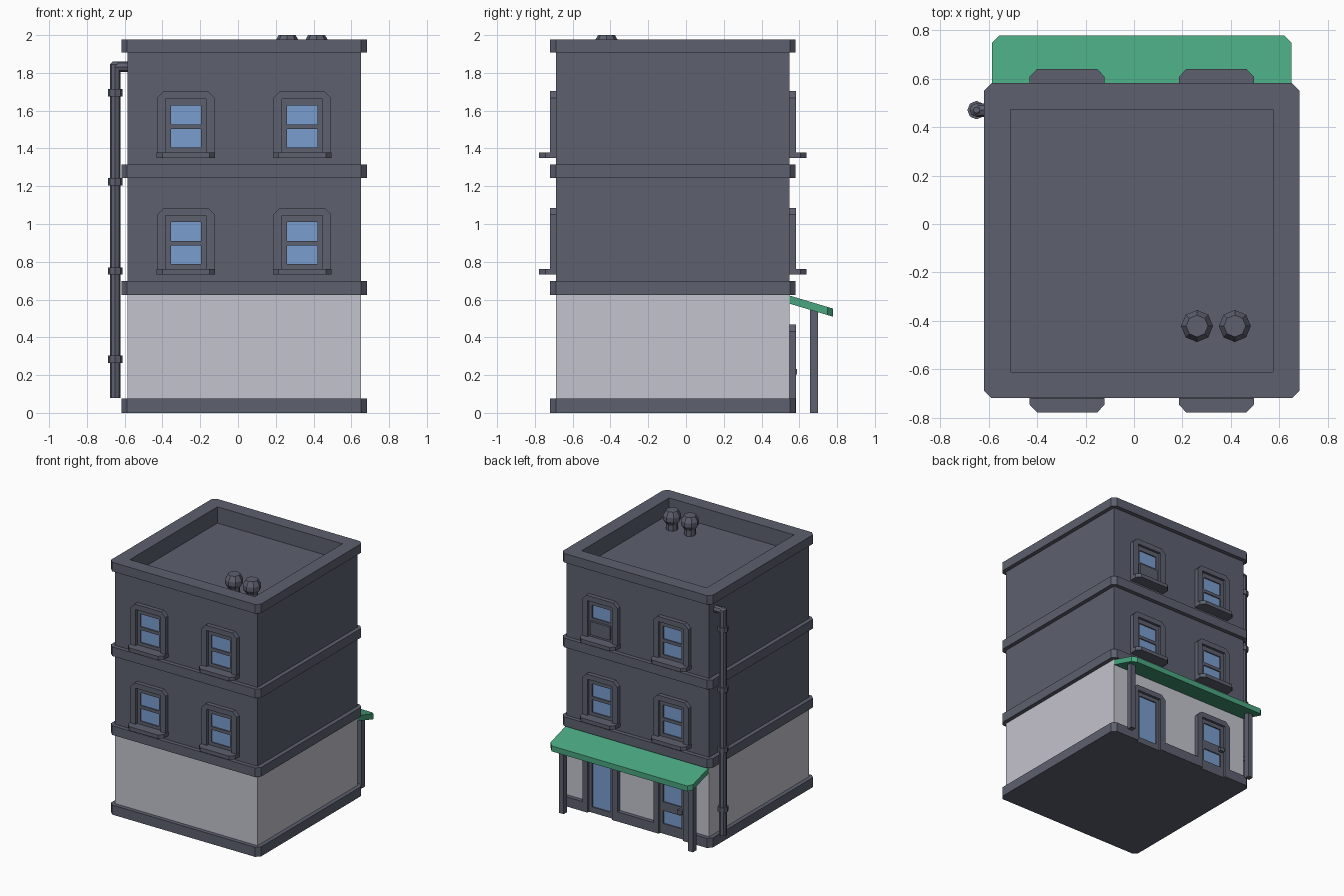
import bpy, bmesh, math
from mathutils import Matrix

if "Cube" in bpy.data.objects:
    bpy.data.objects.remove(bpy.data.objects["Cube"])


def material(name, rgb):
    m = bpy.data.materials.new(name)
    lin = [((c / 255 + 0.055) / 1.055) ** 2.4 for c in rgb]
    m.diffuse_color = (*lin, 1)
    m.use_nodes = True
    m.node_tree.nodes["Principled BSDF"].inputs["Base Color"].default_value = m.diffuse_color
    return m


GREY = material("slate_grey", (93, 96, 111))
LIGHT = material("pale_wall", (196, 195, 206))
BLUE = material("window_blue", (122, 157, 208))
GREEN = material("awning_green", (73, 166, 128))

CX, CY = 0.032, -0.069      # centre of the building
WALL, BAND = 0.618, 0.65    # half widths
COLS = (CX - 0.308, CX + 0.308)


def finish(bm, name, mat):
    bmesh.ops.recalc_face_normals(bm, faces=bm.faces)
    me = bpy.data.meshes.new(name)
    bm.to_mesh(me)
    bm.free()
    me.materials.append(mat)
    ob = bpy.data.objects.new(name, me)
    bpy.context.collection.objects.link(ob)
    return ob


def add_box(bm, x0, x1, y0, y1, z0, z1):
    m = Matrix.Translation(((x0 + x1) / 2, (y0 + y1) / 2, (z0 + z1) / 2))
    m = m @ Matrix.Diagonal((x1 - x0, abs(y1 - y0), z1 - z0, 1))
    bmesh.ops.create_cube(bm, size=1, matrix=m)


def add_prism(bm, pts, offset):
    f = bm.faces.new([bm.verts.new(p) for p in pts])
    g = bmesh.ops.extrude_face_region(bm, geom=[f])["geom"]
    bmesh.ops.translate(bm, vec=offset, verts=[v for v in g if isinstance(v, bmesh.types.BMVert)])


def boxes(name, mat, *dims):
    bm = bmesh.new()
    for d in dims:
        add_box(bm, *d)
    return finish(bm, name, mat)


def add_lathe(bm, profile, x, y, n=8):
    rings = [[bm.verts.new((x + r * math.cos(2 * math.pi * i / n), y + r * math.sin(2 * math.pi * i / n), z))
              for i in range(n)] for r, z in profile]
    for a, b in zip(rings, rings[1:]):
        for i in range(n):
            bm.faces.new((a[i], a[(i + 1) % n], b[(i + 1) % n], b[i]))
    bm.faces.new(rings[0])
    bm.faces.new(rings[-1])


# Building: wall block joined with chamfered bands, roof and door notches cut out
body = boxes("building", GREY, (CX - WALL, CX + WALL, CY - WALL, CY + WALL, 0.01, 1.95))
bm = bmesh.new()
c, B = 0.03, BAND
for z0, z1 in ((0, 0.075), (0.625, 0.697), (1.243, 1.315), (1.907, 1.978)):
    octo = [(-B, c - B), (c - B, -B), (B - c, -B), (B, c - B), (B, B - c), (B - c, B), (c - B, B), (-B, B - c)]
    add_prism(bm, [(CX + x, CY + y, z0) for x, y in octo], (0, 0, z1 - z0))
bands = finish(bm, "bands_helper", GREY)
cuts = boxes("cut_helper", GREY, (CX - 0.542, CX + 0.542, CY - 0.542, CY + 0.542, 1.85, 2.1),
             *[(x - 0.107, x + 0.107, CY + WALL + 0.001, 0.7, -0.1, 0.2) for x in COLS])
bpy.context.view_layer.objects.active = body
for helper, op in ((bands, "UNION"), (cuts, "DIFFERENCE")):
    mod = body.modifiers.new(op, "BOOLEAN")
    mod.object, mod.operation, mod.solver = helper, op, "EXACT"
    bpy.ops.object.modifier_apply(modifier=mod.name)
    bpy.data.objects.remove(helper)
body.data.materials.clear()
body.data.materials.append(GREY)
body.data.materials.append(LIGHT)
for f in body.data.polygons:    # ground storey walls are pale
    f.material_index = 0
    p = f.center
    on_wall = abs(max(abs(p.x - CX), abs(p.y - CY)) - WALL) < 0.003
    if on_wall and 0.08 < p.z < 0.62 and abs(f.normal.z) < 0.1:
        f.material_index = 1


def frame(name, x, y, s, z0, z1, top):
    # raised surround with clipped top corners
    o, i, k = 0.152, 0.107, 0.035
    pts = [(-o, z0), (-o, z1 - k), (k - o, z1), (o - k, z1), (o, z1 - k), (o, z0),
           (i, z0), (i, top), (-i, top), (-i, z0)]
    bm = bmesh.new()
    add_prism(bm, [(x + px, y, pz) for px, pz in pts], (0, s * 0.033, 0))
    finish(bm, name, GREY)


def sash(name, x, y, s, z0, z1, panes):
    # stiles and rails around the panes, panes set behind them
    y1 = y + s * 0.013
    edges = [z0] + [z for p in panes for z in p] + [z1]
    bars = [(x - 0.107, x - 0.08, y, y1, z0, z1), (x + 0.08, x + 0.107, y, y1, z0, z1)]
    bars += [(x - 0.08, x + 0.08, y, y1, a, b) for a, b in zip(edges[::2], edges[1::2])]
    boxes(name + "_sash", GREY, *bars)
    boxes(name + "_glass", BLUE, *[(x - 0.08, x + 0.08, y, y + s * 0.004, a, b) for a, b in panes])


# Windows on the front and back, two storeys
for s, side in ((-1, "front"), (1, "back")):
    y = CY + s * WALL
    for col, x in zip(("left", "right"), COLS):
        for floor, dz in (("middle", 0), ("upper", 0.617)):
            n = f"{side}_{floor}_{col}_window"
            frame(n + "_frame", x, y, s, 0.75 + dz, 1.086 + dz, 1.045 + dz)
            sash(n, x, y, s, 0.75 + dz, 1.045 + dz, [(0.787 + dz, 0.885 + dz), (0.91 + dz, 1.01 + dz)])
            bm = bmesh.new()
            sill = [(-0.155, 0), (-0.155, 0.058), (-0.125, 0.09), (0.125, 0.09), (0.155, 0.058), (0.155, 0)]
            add_prism(bm, [(x + a, y + s * b, 0.732 + dz) for a, b in sill], (0, 0, 0.03))
            finish(bm, n + "_sill", GREY)

# Doors at the back
yb = CY + WALL
for n, x, panes in (("double_pane_door", COLS[0], [(0.08, 0.18), (0.25, 0.395)]),
                    ("glass_door", COLS[1], [(0.045, 0.395)])):
    frame(n + "_frame", x, yb, 1, 0, 0.467, 0.425)
    sash(n, x, yb, 1, 0, 0.425, panes)
boxes("door_handle", GREY, (-0.375, -0.335, yb, yb + 0.038, 0.203, 0.233))

# Unit in the lower half of one upper back window
boxes("window_unit", GREY, (COLS[1] - 0.085, COLS[1] + 0.085, yb, yb + 0.031, 1.40, 1.505))

# Awning and its posts
bm = bmesh.new()
x0, x1, y1 = CX - 0.618, CX + 0.618, 0.778
plan = [(x0, yb), (x0, y1 - 0.03), (x0 + 0.03, y1), (x1 - 0.03, y1), (x1, y1 - 0.03), (x1, yb)]
add_prism(bm, [(x, y, 0.621 - 0.3 * (y - yb)) for x, y in plan], (0, 0, -0.043))
finish(bm, "awning", GREEN)
for n, x in (("left", CX - 0.56), ("right", CX + 0.56)):
    boxes(n + "_awning_post", GREY, (x - 0.021, x + 0.021, 0.657, 0.699, 0, 0.545))

# Drainpipe with collars and elbow
px, py = -0.65, 0.47
bm = bmesh.new()
add_lathe(bm, [(0.028, 0.08), (0.028, 1.845), (0.013, 1.86)], px, py)
for z in (0.265, 0.733, 1.205, 1.676):
    add_lathe(bm, [(0.038, z), (0.038, z + 0.038)], px, py)
rot = Matrix.Translation((-0.615, py, 1.832)) @ Matrix.Rotation(math.pi / 2, 4, "Y")
bmesh.ops.create_cone(bm, cap_ends=True, segments=8, radius1=0.028, radius2=0.028, depth=0.07, matrix=rot)
finish(bm, "drainpipe", GREY)

# Roof vents
bm = bmesh.new()
for x in (0.26, 0.416):
    add_lathe(bm, [(0.043, 1.85), (0.043, 1.895), (0.066, 1.93), (0.066, 1.962), (0.045, 2.0)], x, -0.421)
finish(bm, "roof_vents", GREY)
